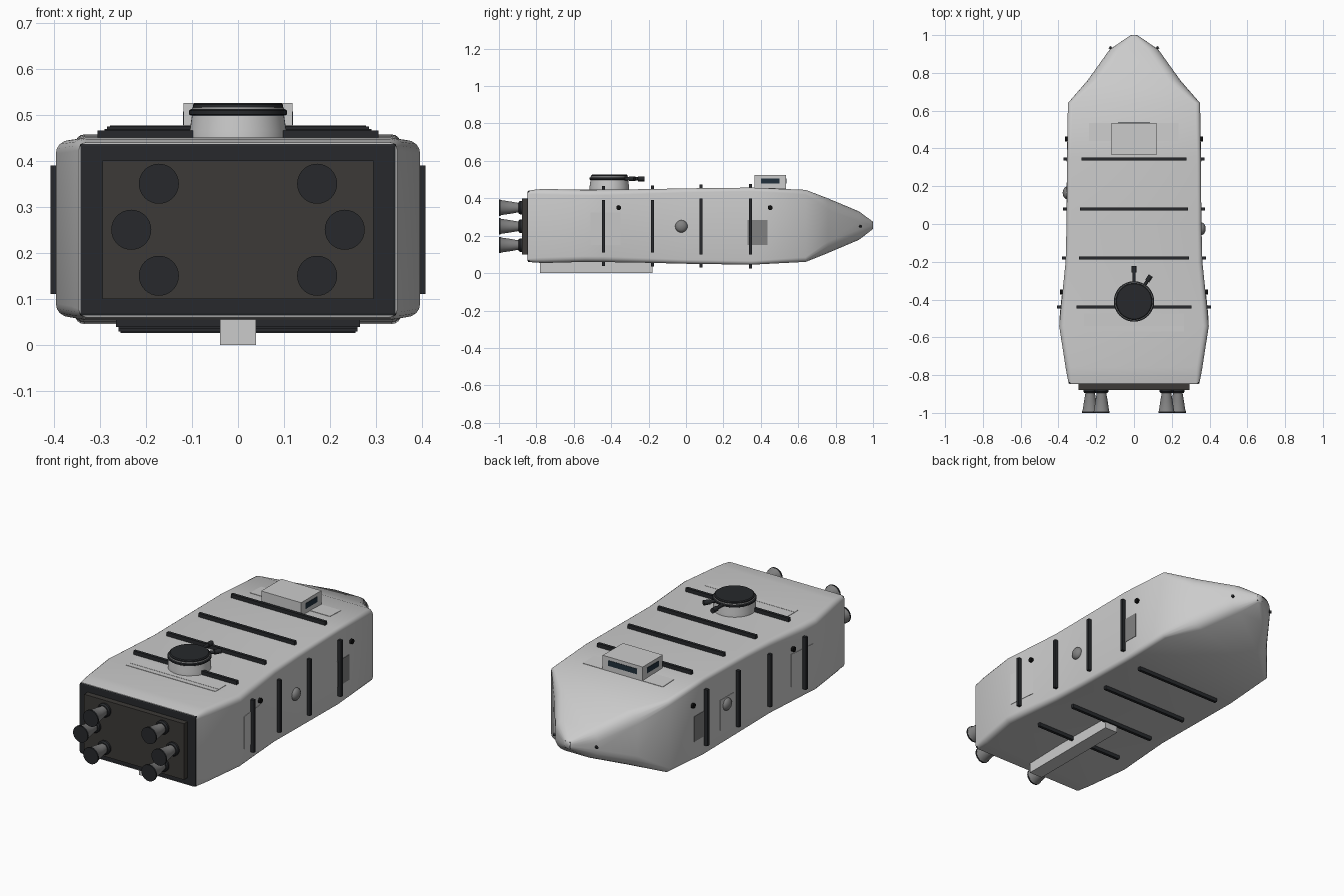
import bpy, bmesh, math
from mathutils import Vector

if "Cube" in bpy.data.objects:
    bpy.data.objects.remove(bpy.data.objects["Cube"])


def material(name, r, g, b):
    m = bpy.data.materials.new(name)
    m.diffuse_color = (r, g, b, 1)
    m.use_nodes = True
    m.node_tree.nodes["Principled BSDF"].inputs["Base Color"].default_value = m.diffuse_color
    return m


DARK = material("dark_metal", 0.02, 0.022, 0.025)
BROWN = material("engine_plate", 0.045, 0.042, 0.038)
BLACK = material("black", 0.004, 0.004, 0.004)
GLASS = material("window", 0.015, 0.03, 0.045)
MID = material("mid_grey", 0.22, 0.22, 0.22)


def mesh_object(name, verts, faces, mat=None, smooth=None):
    me = bpy.data.meshes.new(name)
    me.from_pydata(verts, [], faces)
    bm = bmesh.new()
    bm.from_mesh(me)
    bmesh.ops.recalc_face_normals(bm, faces=bm.faces)
    bm.to_mesh(me)
    bm.free()
    ob = bpy.data.objects.new(name, me)
    bpy.context.collection.objects.link(ob)
    if mat:
        me.materials.append(mat)
    if smooth:
        bpy.ops.object.select_all(action='DESELECT')
        ob.select_set(True)
        bpy.context.view_layer.objects.active = ob
        bpy.ops.object.shade_smooth_by_angle(angle=math.radians(smooth))
    return ob


BOX_FACES = [(0, 1, 3, 2), (4, 6, 7, 5), (0, 4, 5, 1), (2, 3, 7, 6), (0, 2, 6, 4), (1, 5, 7, 3)]


def box(name, x, y, z, mat=None, bevel=0):
    ob = mesh_object(name, [(a, b, c) for a in x for b in y for c in z], BOX_FACES, mat)
    if bevel:
        mod = ob.modifiers.new("bevel", 'BEVEL')
        mod.width, mod.segments = bevel, 2
    return ob


def lathe(name, profile, origin, axis, mat=None, n=32):
    # profile: (distance along axis, radius), capped at both ends
    q = Vector((0, 0, 1)).rotation_difference(Vector(axis))
    verts, faces = [], []
    for d, r in profile:
        for i in range(n):
            a = 2 * math.pi * i / n
            verts.append(Vector(origin) + q @ Vector((r * math.cos(a), r * math.sin(a), d)))
    for k in range(len(profile) - 1):
        for i in range(n):
            j = (i + 1) % n
            faces.append((k * n + i, k * n + j, k * n + n + j, k * n + n + i))
    faces += [tuple(range(n)), tuple(range(len(verts) - n, len(verts)))]
    return mesh_object(name, verts, faces, mat, 35)


# hull stations: y, half width, bottom z, top z, corner radius
HULL = [(-0.845, 0.346, 0.060, 0.440, 0.018), (-0.80, 0.355, 0.056, 0.447, 0.025),
        (-0.76, 0.362, 0.054, 0.450, 0.03), (-0.54, 0.396, 0.060, 0.445, 0.03),
        (-0.44, 0.387, 0.059, 0.446, 0.03), (-0.20, 0.362, 0.055, 0.449, 0.025),
        (0.00, 0.357, 0.050, 0.453, 0.022), (0.35, 0.354, 0.045, 0.457, 0.02),
        (0.64, 0.350, 0.060, 0.445, 0.025), (0.76, 0.246, 0.108, 0.399, 0.06),
        (0.925, 0.128, 0.178, 0.330, 0.055), (0.995, 0.024, 0.232, 0.278, 0.018),
        (1.0, 0.018, 0.236, 0.274, 0.014)]


def hull_at(y):
    for a, b in zip(HULL, HULL[1:]):
        if a[0] <= y <= b[0]:
            t = (y - a[0]) / (b[0] - a[0])
            return [p + (q - p) * t for p, q in zip(a, b)]


# hull: lofted rounded rectangles
SEG = 5
verts, faces = [], []
for y, w, z0, z1, r in HULL:
    for k, (sx, zc) in enumerate(((1, z1 - r), (-1, z1 - r), (-1, z0 + r), (1, z0 + r))):
        for i in range(SEG):
            a = math.pi / 2 * (k + i / (SEG - 1))
            verts.append((sx * (w - r) + r * math.cos(a), y, zc + r * math.sin(a)))
N = 4 * SEG
for k in range(len(HULL) - 1):
    for i in range(N):
        j = (i + 1) % N
        faces.append((k * N + i, k * N + j, k * N + N + j, k * N + N + i))
faces += [tuple(range(N)), tuple(range(len(verts) - N, len(verts)))]
hull = mesh_object("hull", verts, faces, None, 50)

# nose tip and small nose thrusters
box("nose_tip", (-0.016, 0.016), (0.99, 1.0), (0.238, 0.272), DARK)
for s in (-1, 1):
    lathe("nose_thruster", [(0, 0.007), (0.012, 0.007)], (s * 0.12, 0.93, 0.25), (s * 0.8, 0.5, 0), DARK, 12)

# engine bulkhead
box("rear_frame", (-0.344, 0.344), (-0.848, -0.83), (0.062, 0.438), DARK, 0.006)
box("engine_plate", (-0.295, 0.295), (-0.878, -0.84), (0.10, 0.40), BROWN)

# engine nozzles
for s in (-1, 1):
    for x, z in ((0.172, 0.35), (0.232, 0.25), (0.172, 0.15)):
        o = (s * x, -0.87, z)
        lathe("nozzle_collar", [(0, 0.036), (0.018, 0.036), (0.026, 0.03)], o, (0, -1, 0), DARK)
        lathe("nozzle", [(0.01, 0.024), (0.03, 0.026), (0.07, 0.033), (0.118, 0.040), (0.122, 0.043),
                         (0.130, 0.043), (0.130, 0.034), (0.10, 0.028)], o, (0, -1, 0), MID)
        lathe("nozzle_throat", [(0.095, 0.0275), (0.121, 0.0325)], o, (0, -1, 0), BLACK)
        lathe("nozzle_lip", [(0.122, 0.0435), (0.1305, 0.0435)], o, (0, -1, 0), DARK)

# hull ribs on all four sides
for y, tx, bx, zlo, zhi in ((-0.44, 0.305, 0.265, 0.11, 0.39), (-0.18, 0.29, 0.26, 0.11, 0.39),
                            (0.08, 0.285, 0.26, 0.10, 0.40), (0.345, 0.278, 0.255, 0.10, 0.40)):
    _, w, z0, z1, _ = hull_at(y)
    ys = (y - 0.008, y + 0.008)
    box("top_rib", (-tx, tx), ys, (z1 - 0.01, z1 + 0.02), DARK)
    box("bottom_rib", (-bx, bx), ys, (z0 - 0.02, z0 + 0.01), DARK)
    for s in (-1, 1):
        box("side_rib", (s * (w - 0.01), s * (w + 0.02)), ys, (zlo, zhi), DARK)


# thin plates following the hull surface
def side_panel(name, s, y, z, mat=None):
    v = [(s * (hull_at(b)[1] + d), b, c) for d in (-0.01, 0.002) for b in y for c in z]
    mesh_object(name, v, BOX_FACES, mat)


def top_panel(name, x, y, mat=None):
    v = [(a, b, hull_at(b)[3] + d) for a in x for b in y for d in (-0.01, 0.002)]
    mesh_object(name, v, BOX_FACES, mat)


top_panel("front_deck_panel", (-0.238, 0.236), (0.44, 0.535))
top_panel("rear_deck_panel", (-0.265, 0.265), (-0.57, -0.541))
top_panel("rear_deck_panel", (-0.265, 0.265), (-0.539, -0.475))
for s in (-1, 1):
    side_panel("side_door", s, (-0.435, -0.35), (0.15, 0.325))
    side_panel("side_door", s, (-0.51, -0.441), (0.15, 0.325))
    side_panel("side_hatch", s, (0.352, 0.435), (0.15, 0.285), MID)
    side_panel("side_hatch", s, (0.33, 0.348), (0.15, 0.285), MID)
    # portholes
    for y in (-0.36, 0.45):
        lathe("porthole", [(-0.01, 0.013), (0.012, 0.013)], (s * hull_at(y)[1], y, 0.35), (s, 0, 0), BLACK, 20)
side_panel("left_hatch", -1, (0.11, 0.22), (0.13, 0.29))

# side sensor domes
for s, y in ((1, -0.025), (-1, 0.165)):
    prof = [(-0.01, 0.033)] + [(0.022 * math.sin(a), 0.033 * math.cos(a))
                               for a in [math.radians(t) for t in (0, 18, 36, 54, 72, 88)]]
    lathe("sensor_dome", prof, (s * hull_at(y)[1], y, 0.25), (s, 0, 0), MID)

# bridge with windows
box("bridge", (-0.118, 0.118), (0.365, 0.535), (0.44, 0.525))
box("bridge_back_window", (-0.085, 0.085), (0.52, 0.537), (0.478, 0.507), GLASS)
for s in (-1, 1):
    box("bridge_side_window", (s * 0.10, s * 0.12), (0.40, 0.50), (0.478, 0.507), GLASS)

# turret
T = (0, -0.41, 0)
lathe("turret_base", [(0.44, 0.105), (0.465, 0.105), (0.50, 0.1), (0.516, 0.1)], T, (0, 0, 1), None, 48)
lathe("turret_ring", [(0.498, 0.102), (0.501, 0.107), (0.509, 0.107), (0.512, 0.102)], T, (0, 0, 1), DARK, 48)
lathe("turret_cap", [(0.51, 0.098), (0.522, 0.098), (0.526, 0.093)], T, (0, 0, 1), DARK, 48)
for angle, reach in ((0, 0.187), (33, 0.163)):
    a = math.radians(angle)
    lathe("turret_gun", [(0.08, 0.009), (reach - 0.035, 0.009), (reach - 0.034, 0.013), (reach, 0.013)],
          (0, -0.41, 0.504), (math.sin(a), math.cos(a), 0), DARK, 16)

# keel
box("keel", (-0.039, 0.039), (-0.78, -0.18), (0.0, 0.07))
